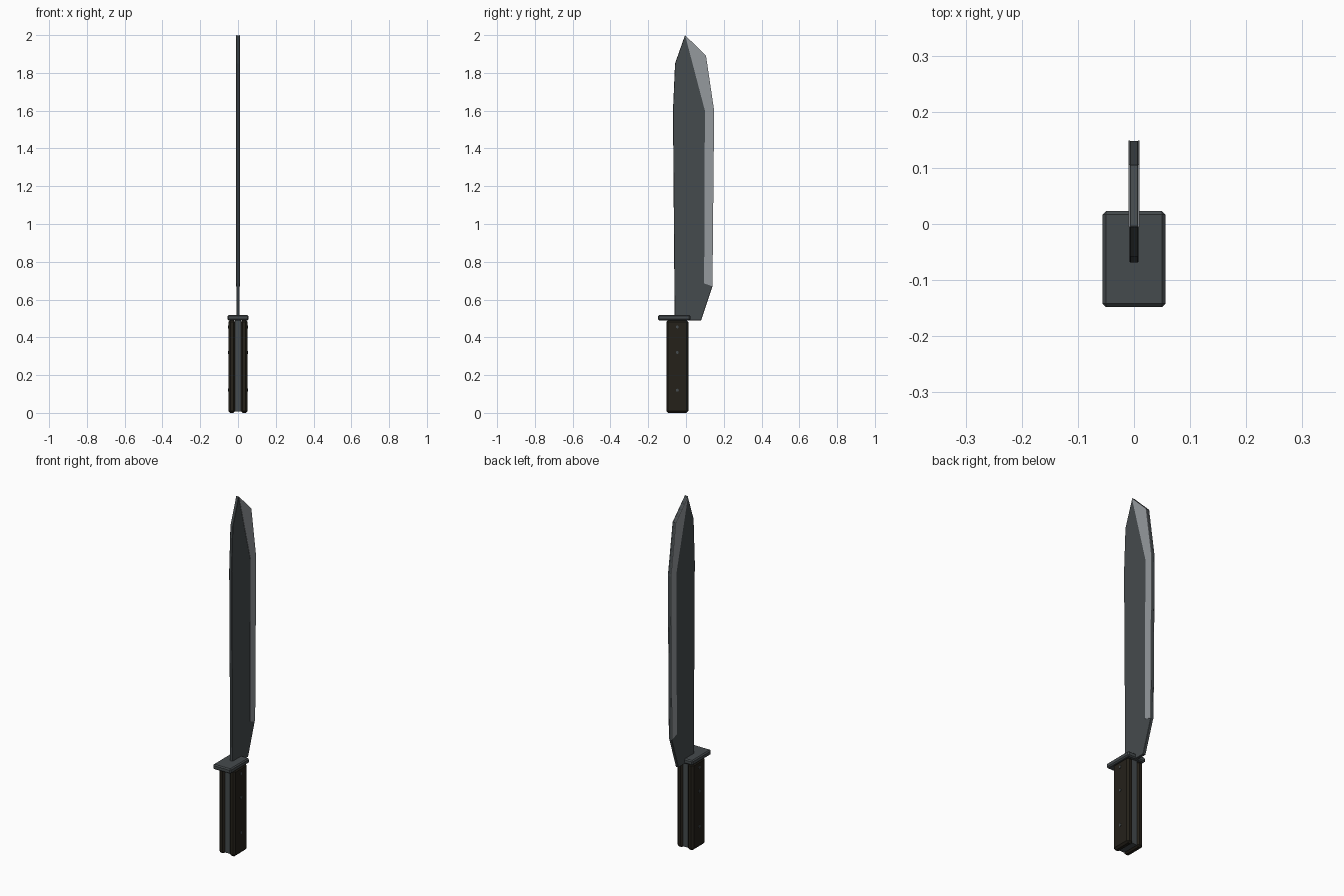
import bpy, bmesh, math

if "Cube" in bpy.data.objects:
    bpy.data.objects.remove(bpy.data.objects["Cube"])


def material(name, rgb):
    m = bpy.data.materials.new(name)
    m.diffuse_color = (*rgb, 1)
    m.use_nodes = True
    m.node_tree.nodes["Principled BSDF"].inputs["Base Color"].default_value = m.diffuse_color
    return m


STEEL = material("dark_steel", (0.06, 0.07, 0.075))
EDGE = material("bright_steel", (0.30, 0.32, 0.34))
GRIP = material("grip_brown", (0.018, 0.015, 0.010))


def finish(bm, name, mat, bevel=0):
    bmesh.ops.recalc_face_normals(bm, faces=bm.faces)
    mesh = bpy.data.meshes.new(name)
    bm.to_mesh(mesh)
    bm.free()
    mesh.materials.append(mat)
    ob = bpy.data.objects.new(name, mesh)
    bpy.context.collection.objects.link(ob)
    if bevel:
        mod = ob.modifiers.new("bevel", "BEVEL")
        mod.width = bevel
        mod.segments = 1
        mod.limit_method = "ANGLE"
        mod.angle_limit = math.radians(50)
    return ob


def plate(name, outline, x0, x1, mat, bevel=0):
    """Extrude a (y, z) outline from x0 to x1."""
    bm = bmesh.new()
    face = bm.faces.new([bm.verts.new((x0, y, z)) for y, z in outline])
    new = bmesh.ops.extrude_face_region(bm, geom=[face])["geom"]
    verts = [v for v in new if isinstance(v, bmesh.types.BMVert)]
    bmesh.ops.translate(bm, verts=verts, vec=(x1 - x0, 0, 0))
    return finish(bm, name, mat, bevel)


def box(name, x, y, z, mat, bevel=0):
    outline = [(y[0], z[0]), (y[1], z[0]), (y[1], z[1]), (y[0], z[1])]
    return plate(name, outline, x[0], x[1], mat, bevel)


def mirror_x(ob):
    ob.modifiers.new("mirror", "MIRROR").use_mirror_merge = False


# Blade body
plate("blade", [(-0.06, 0.49), (0.08, 0.49), (0.14, 0.67), (0.148, 1.6),
                (0.105, 1.89), (-0.005, 2.0), (-0.058, 1.85), (-0.069, 1.6)],
      -0.008, 0.008, STEEL, 0.0015)

# Bright cutting-edge panels on both faces
edge = plate("cutting_edge", [(0.096, 0.685), (0.14, 0.67), (0.149, 1.6),
                              (0.106, 1.89), (-0.005, 2.0), (0.10, 1.6)],
             0.007, 0.0098, EDGE)
mirror_x(edge)

# Guard and tang
box("guard", (-0.056, 0.056), (-0.148, 0.023), (0.49, 0.518), STEEL, 0.006)
box("tang", (-0.016, 0.016), (-0.095, 0.004), (0.008, 0.5), STEEL)

# Grip scales either side of the tang
scale = box("grip_scale", (0.015, 0.051), (-0.104, 0.013), (0, 0.491), GRIP, 0.01)
mirror_x(scale)

# Rivets
for i, z in enumerate((0.12, 0.32, 0.455)):
    ring = [(-0.046 + 0.008 * math.cos(a * math.pi / 4),
             z + 0.008 * math.sin(a * math.pi / 4)) for a in range(8)]
    mirror_x(plate(f"rivet_{i + 1}", ring, 0.045, 0.0535, STEEL))
